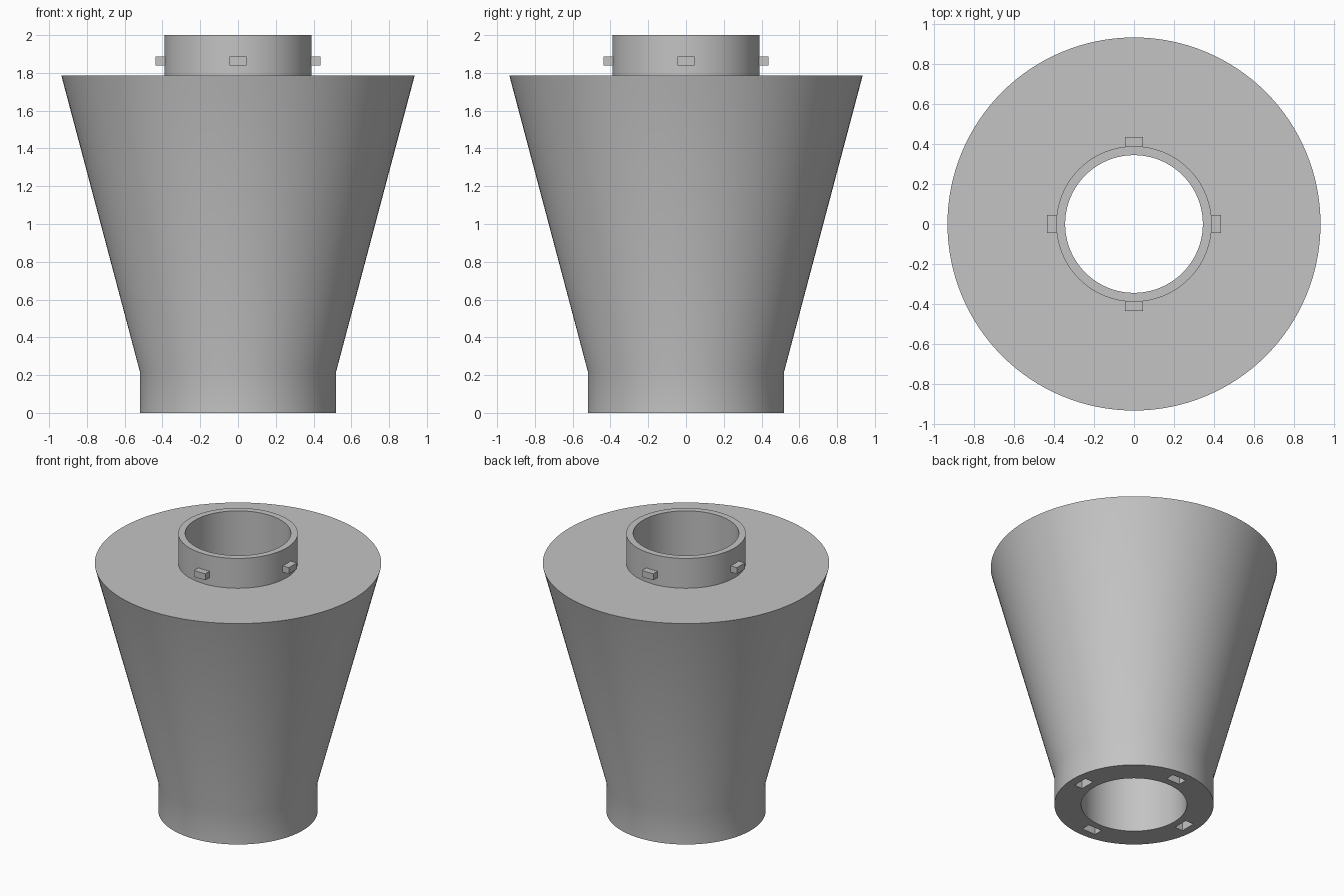
import bpy, bmesh, math
from mathutils import Matrix, Vector

SEGMENTS = 128

default = bpy.data.objects.get("Cube")
if default:
    bpy.data.objects.remove(default, do_unlink=True)

# Single plain grey
grey = bpy.data.materials.new("plain_grey")
grey.use_nodes = True
colour = (0.55, 0.55, 0.55, 1)
grey.diffuse_color = colour
grey.node_tree.nodes["Principled BSDF"].inputs["Base Color"].default_value = colour


def finish(name, bm):
    bmesh.ops.recalc_face_normals(bm, faces=bm.faces)
    mesh = bpy.data.meshes.new(name)
    bm.to_mesh(mesh)
    bm.free()
    mesh.materials.append(grey)
    obj = bpy.data.objects.new(name, mesh)
    bpy.context.collection.objects.link(obj)
    return obj


def lathe(name, profile):
    """Revolve a closed (radius, height) loop around z."""
    bm = bmesh.new()
    rings = []
    for i in range(SEGMENTS):
        a = math.tau * i / SEGMENTS
        rings.append([bm.verts.new((r * math.cos(a), r * math.sin(a), z)) for r, z in profile])
    count = len(profile)
    for i in range(SEGMENTS):
        here, after = rings[i], rings[(i + 1) % SEGMENTS]
        for j in range(count):
            k = (j + 1) % count
            bm.faces.new((here[j], after[j], after[k], here[k]))
    return finish(name, bm)


def four_blocks(name, r_in, r_out, width, z_low, z_high):
    """Four boxes, one on each side of the axis."""
    bm = bmesh.new()
    size = Vector((r_out - r_in, width, z_high - z_low))
    centre = Vector(((r_in + r_out) / 2, 0, (z_low + z_high) / 2))
    for i in range(4):
        turn = Matrix.Rotation(i * math.pi / 2, 4, "Z")
        place = turn @ Matrix.Translation(centre) @ Matrix.Diagonal(size.to_4d())
        bmesh.ops.create_cube(bm, size=1, matrix=place)
    return finish(name, bm)


def activate(obj):
    bpy.ops.object.select_all(action="DESELECT")
    obj.select_set(True)
    bpy.context.view_layer.objects.active = obj


# Tapered body with a straight foot, top collar and through bore
body = lathe("tapered_body", [
    (0.345, 0), (0.52, 0), (0.52, 0.22), (0.935, 1.785),
    (0.39, 1.785), (0.39, 2), (0.345, 2),
])

# Blind slots in the underside that receive the locking tabs
cutter = four_blocks("slot_cutter", 0.395, 0.46, 0.11, -0.1, 0.12)
cutter.hide_render = True
cut = body.modifiers.new("slots", "BOOLEAN")
cut.operation = "DIFFERENCE"
cut.solver = "EXACT"
cut.object = cutter
activate(body)
bpy.ops.object.modifier_apply(modifier=cut.name)
bpy.data.objects.remove(cutter, do_unlink=True)
bpy.ops.object.shade_smooth_by_angle(angle=math.radians(30))

# Locking tabs around the collar
four_blocks("locking_tabs", 0.38, 0.437, 0.09, 1.84, 1.886)
